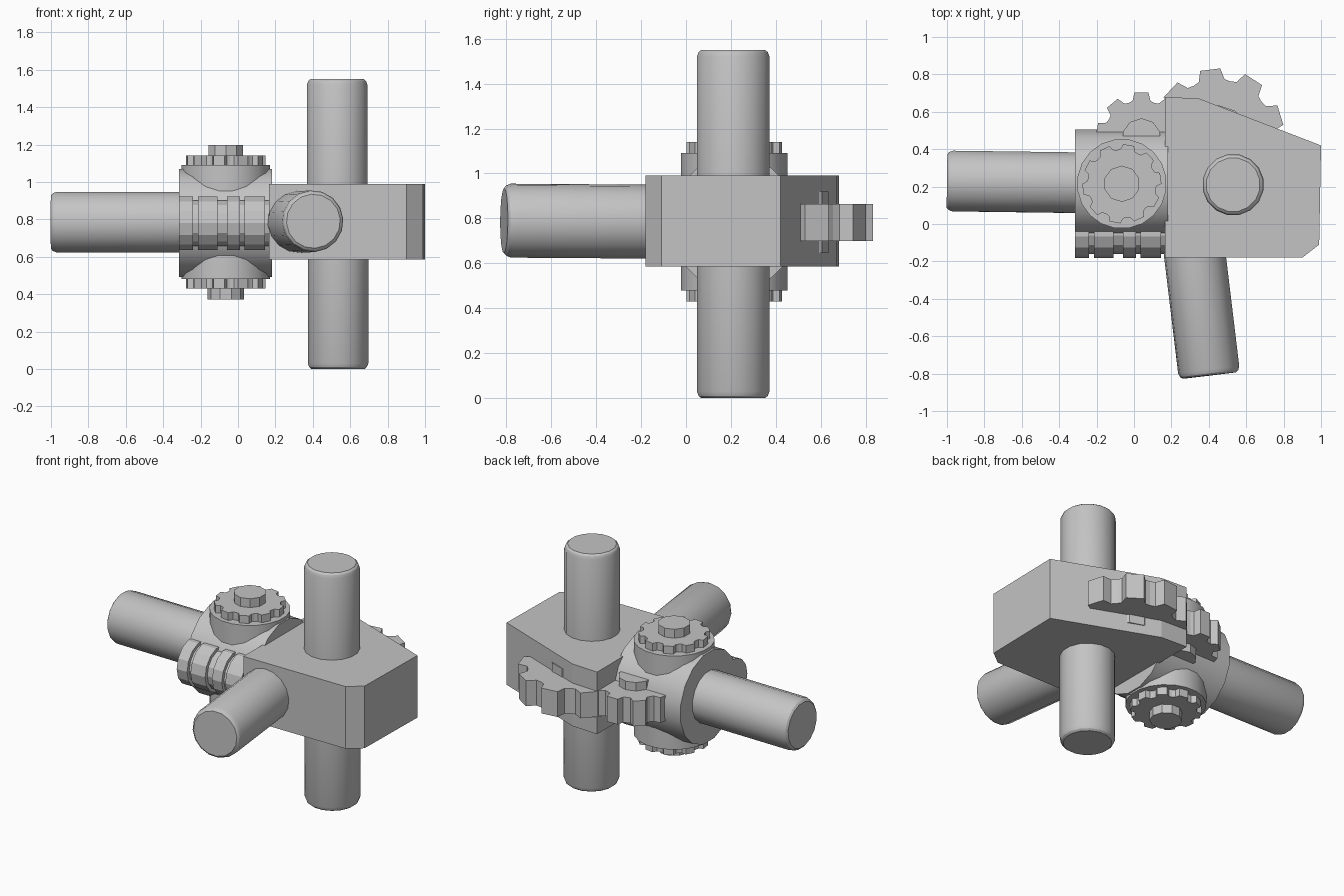
import bpy
import bmesh
from math import cos, sin, pi, radians
from mathutils import Vector

if "Cube" in bpy.data.objects:
    bpy.data.objects.remove(bpy.data.objects["Cube"], do_unlink=True)

GREY = (0.55, 0.55, 0.55, 1)
metal = bpy.data.materials.new("plain grey")
metal.use_nodes = True
metal.diffuse_color = GREY
metal.node_tree.nodes["Principled BSDF"].inputs["Base Color"].default_value = GREY


def skin(name, rings, smooth=0):
    """Join equal-length rings of points with side faces and close both ends."""
    bm = bmesh.new()
    loops = [[bm.verts.new(p) for p in ring] for ring in rings]
    n = len(loops[0])
    for lower, upper in zip(loops, loops[1:]):
        for i in range(n):
            j = (i + 1) % n
            bm.faces.new((lower[i], lower[j], upper[j], upper[i]))
    bm.faces.new(loops[0][::-1])
    bm.faces.new(loops[-1])
    bmesh.ops.recalc_face_normals(bm, faces=bm.faces)
    mesh = bpy.data.meshes.new(name)
    bm.to_mesh(mesh)
    bm.free()
    mesh.materials.append(metal)
    if smooth:
        mesh.shade_smooth()
        mesh.set_sharp_from_angle(angle=radians(smooth))
    obj = bpy.data.objects.new(name, mesh)
    bpy.context.collection.objects.link(obj)
    return obj


def lathe(name, start, axis, profile, sides=16, smooth=28):
    """Turn a (radius, distance) profile around an axis."""
    turn = Vector((0, 0, 1)).rotation_difference(Vector(axis))
    rings = []
    for r, d in profile:
        ring = []
        for i in range(sides):
            a = 2 * pi * (i + 0.5) / sides
            ring.append(Vector(start) + turn @ Vector((r * cos(a), r * sin(a), d)))
        rings.append(ring)
    return skin(name, rings, smooth)


def prism(name, outline, z0, z1):
    return skin(name, [[(x, y, z) for x, y in outline] for z in (z0, z1)])


def gear(name, centre, z0, z1, outer, inner, teeth, phase):
    """Flat gear; each tooth has a flat tip and a rounded valley."""
    cx, cy = centre
    step = 2 * pi / teeth
    outline = []
    for t in range(teeth):
        for part, r in ((-0.22, outer), (0.22, outer), (0.34, inner * 1.02),
                        (0.5, inner), (0.66, inner * 1.02)):
            a = radians(phase) + (t + part) * step
            outline.append((cx + r * cos(a), cy + r * sin(a)))
    return prism(name, outline, z0, z1)


def shaft(name, start, end, r=0.165):
    """Round rod with a small chamfer on its free end."""
    axis = Vector(end) - Vector(start)
    length = axis.length
    lathe(name, start, axis, [(r, 0), (r, length - 0.03),
                              (r - 0.008, length - 0.01), (r - 0.02, length)])


MID = 0.785

# Main block with clipped corners
prism("main_block", [(0.165, -0.18), (0.90, -0.18), (0.99, -0.11),
                     (1.0, 0.42), (0.35, 0.67), (0.165, 0.68)], 0.585, 0.99)

# Four rods
shaft("upper_shaft", (0.53, 0.21, 0.9), (0.53, 0.21, 1.55))
shaft("lower_shaft", (0.535, 0.21, 0.7), (0.535, 0.21, 0))
shaft("front_shaft", (0.315, -0.08, MID), (0.403, -0.81, MID + 0.005))
shaft("side_shaft", (-0.25, 0.22, MID), (-1, 0.23, MID))

# Round housing lying along x
lathe("housing", (-0.315, 0.215, 0.78), (1, 0, 0), [(0.295, 0), (0.295, 0.497)])

# Collar, gear and knob on the top and underside of the housing
HUB = (-0.065, 0.215)
for side, sign in (("upper", 1), ("lower", -1)):
    def level(h):
        return MID + sign * h
    lathe(side + "_collar", (*HUB, MID), (0, 0, sign),
          [(0.24, 0), (0.24, 0.305)], sides=20)
    gear(side + "_gear", HUB, level(0.30), level(0.355), 0.212, 0.182, 10, 8)
    lathe(side + "_knob", (*HUB, MID), (0, 0, sign),
          [(0.097, 0.34), (0.097, 0.413)], sides=10, smooth=0)

# Grooved roller in front of the housing
BIG, SMALL = 0.147, 0.125
roller = []
for a, b in ((0, 0.075), (0.10, 0.205), (0.255, 0.325), (0.35, 0.46)):
    roller += [(SMALL, a), (BIG, a), (BIG, b), (SMALL, b)]
roller = roller[1:] + [(SMALL, 0.49)]
lathe("grooved_roller", (-0.315, -0.035, 0.78), (1, 0, 0), roller,
      sides=14, smooth=20)

# Two flat gears at the back, each with a hub
for side, centre, outer, inner, hub, phase in (
        ("small", (0.04, 0.46), 0.245, 0.20, 0.105, 90),
        ("large", (0.45, 0.48), 0.352, 0.29, 0.155, 97)):
    gear(side + "_back_gear", centre, 0.70, 0.865, outer, inner, 9, phase)
    lathe(side + "_back_hub", (*centre, 0.645), (0, 0, 1),
          [(hub, 0), (hub, 0.275)], sides=10, smooth=0)
